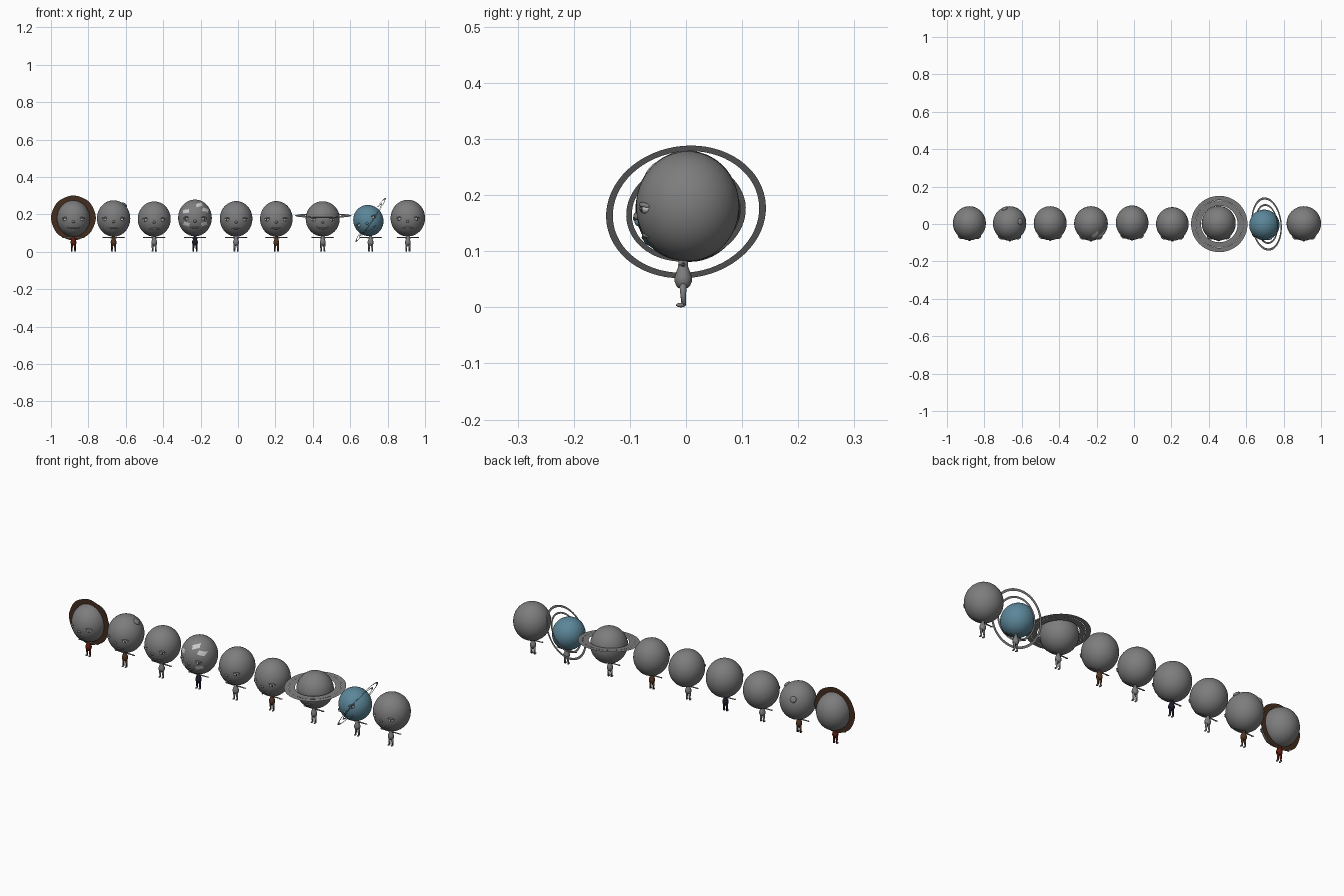
import bpy, bmesh, math
from mathutils import Matrix, Vector, Euler

if "Cube" in bpy.data.objects:
    bpy.data.objects.remove(bpy.data.objects["Cube"])

MATS = {}
GREY = (0.205, 0.205, 0.205)


def paint(ob, rgb):
    if rgb not in MATS:
        MATS[rgb] = bpy.data.materials.new("colour_%d" % len(MATS))
        MATS[rgb].diffuse_color = (*rgb, 1)
    ob.data.materials.append(MATS[rgb])


def make(name, bm, mat=None, rgb=None):
    me = bpy.data.meshes.new(name)
    for f in bm.faces:
        f.smooth = True
    bm.to_mesh(me)
    bm.free()
    ob = bpy.data.objects.new(name, me)
    bpy.context.collection.objects.link(ob)
    if mat:
        ob.matrix_world = mat
    paint(ob, rgb or GREY)
    return ob


def ball(bm, c, r, rot=(0, 0, 0), seg=16):
    m = Matrix.Translation(c) @ Euler(rot).to_matrix().to_4x4() @ Matrix.Diagonal((*r, 1))
    bmesh.ops.create_uvsphere(bm, u_segments=seg, v_segments=seg // 2 + 2, radius=1, matrix=m)


def tube(bm, pts, radii, seg=10):
    """Loft circles along a path, with capped ends."""
    pts = [Vector(p) for p in pts]
    rings = []
    for i, p in enumerate(pts):
        d = pts[min(i + 1, len(pts) - 1)] - pts[max(i - 1, 0)]
        q = d.to_track_quat('Z', 'Y')
        ring = []
        for k in range(seg):
            a = 2 * math.pi * k / seg
            ring.append(bm.verts.new(p + q @ Vector((math.cos(a) * radii[i], math.sin(a) * radii[i], 0))))
        rings.append(ring)
    for a, b in zip(rings, rings[1:]):
        for k in range(seg):
            bm.faces.new((a[k], a[(k + 1) % seg], b[(k + 1) % seg], b[k]))
    bm.faces.new(rings[0][::-1])
    bm.faces.new(rings[-1])


def annulus(name, r0, r1, mat, rgb=None, seg=64, wave=0.0):
    """Paper-thin flat ring."""
    bm = bmesh.new()
    rows = []
    for r, w in ((r0, 0), (r1, wave)):
        rows.append([bm.verts.new(((r + w * math.cos(8 * t)) * math.cos(t), (r + w * math.cos(8 * t)) * math.sin(t), 0))
                     for t in (2 * math.pi * k / seg for k in range(seg))])
    for k in range(seg):
        j = (k + 1) % seg
        bm.faces.new((rows[0][k], rows[1][k], rows[1][j], rows[0][j]))
    return make(name, bm, mat, rgb)


def on_face(x, z, r, out=1.0):
    """Point on the front of the head ellipsoid, local to its centre."""
    y = -r[1] * math.sqrt(max(0, 1 - (x / r[0]) ** 2 - (z / r[2]) ** 2))
    return Vector((x * out, y * out, z * out))


def head(tag, c, r, rot=(0, 0, 0), rgb=None, smile=0.006):
    m = Matrix.Translation(c) @ Euler(rot).to_matrix().to_4x4()
    bm = bmesh.new()
    ball(bm, (0, 0, 0), r, seg=48)
    make(tag + "_head", bm, m, rgb)
    # nose
    bm = bmesh.new()
    ball(bm, on_face(0, -0.018, r, 0.98), (0.008, 0.008, 0.007))
    make(tag + "_nose", bm, m, rgb)
    # eyes, pupils and upper lids
    white, pupil, lid = (bmesh.new() for _ in range(3))
    for s in (-1, 1):
        p = on_face(s * 0.049, -0.004, r, 0.97)
        yaw = s * 0.5
        ball(white, p, (0.014, 0.009, 0.009), (0, 0, yaw))
        n = p.normalized()
        ball(pupil, p + n * 0.0075, (0.0045, 0.002, 0.005), (0, 0, yaw), 10)
        ball(lid, p + Vector((0, 0, 0.006)), (0.016, 0.010, 0.005), (0, s * 0.15, yaw))
    make(tag + "_eyes", white, m, (0.6, 0.6, 0.6))
    make(tag + "_pupils", pupil, m, (0.04, 0.04, 0.04))
    make(tag + "_eyelids", lid, m, rgb)
    # lips
    bm = bmesh.new()
    xs = [-0.035 + 0.007 * i for i in range(11)]
    tube(bm, [on_face(x, -0.052 + smile * (x / 0.035) ** 2, r, 0.985) for x in xs],
         [0.001 + 0.004 * (1 - (x / 0.036) ** 2) for x in xs], 8)
    make(tag + "_lips", bm, m, rgb)
    return m


def body(tag, x, rgb=None):
    y = -0.005
    bm = bmesh.new()
    zs = (0.034, 0.038, 0.046, 0.054, 0.064, 0.072, 0.085)
    tube(bm, [(x, y, z) for z in zs], (0.008, 0.012, 0.0155, 0.0155, 0.012, 0.009, 0.008), 16)
    make(tag + "_torso", bm, None, rgb)
    legs, shoes, arms = bmesh.new(), bmesh.new(), bmesh.new()
    for s in (-1, 1):
        tube(legs, [(x + s * 0.007, y, 0.042), (x + s * 0.0085, y, 0.022), (x + s * 0.009, y + 0.001, 0.004)],
             (0.007, 0.005, 0.004), 10)
        ball(shoes, (x + s * 0.009, y - 0.004, 0.004), (0.005, 0.009, 0.004), seg=12)
        tube(arms, [(x + s * a, y, 0.076) for a in (0.004, 0.02, 0.035, 0.05)], (0.0042, 0.0035, 0.003, 0.0025), 8)
        # hand and thumb
        ball(arms, (x + s * 0.054, y, 0.076), (0.007, 0.004, 0.0025), seg=10)
        ball(arms, (x + s * 0.052, y - 0.005, 0.076), (0.002, 0.004, 0.0015), seg=8)
    make(tag + "_legs", legs, None, rgb)
    make(tag + "_shoes", shoes)
    make(tag + "_arms", arms)


RED, BROWN, NAVY, BLUE = (0.11, 0.012, 0.005), (0.085, 0.035, 0.015), (0.012, 0.012, 0.025), (0.105, 0.24, 0.32)
# tag, x, head centre y, head centre z, radii, body colour, smile
CAST = [
    ("star", -0.88, 0.004, 0.178, (0.088, 0.091, 0.097), RED, 0.002),
    ("cratered", -0.665, 0.003, 0.178, (0.089, 0.092, 0.097), BROWN, 0.004),
    ("cloudy", -0.448, 0.004, 0.175, (0.088, 0.091, 0.094), None, -0.003),
    ("ocean", -0.230, 0.003, 0.181, (0.090, 0.092, 0.098), NAVY, 0.003),
    ("rusty", -0.010, 0.007, 0.176, (0.087, 0.092, 0.095), None, 0.003),
    ("striped", 0.205, 0.000, 0.176, (0.087, 0.090, 0.095), BROWN, 0.006),
    ("ringed", 0.453, 0.004, 0.176, (0.091, 0.092, 0.094), None, 0.011),
    ("tilted", 0.697, -0.005, 0.167, (0.080, 0.082, 0.084), None, 0.004),
    ("windy", 0.908, 0.003, 0.180, (0.092, 0.092, 0.098), None, -0.003),
]
for tag, x, y, z, r, col, smile in CAST:
    t = tag == "tilted"
    m = head(tag, (x, y, z), r, (0, -0.5, -0.2) if t else (0, 0, 0), BLUE if t else None, smile)
    body(tag, x + (0.012 if t else 0), col)
    if tag == "cratered":
        # low surface lumps
        bm = bmesh.new()
        for d, s in (((0.65, 0.1, 0.75), 0.018), ((-0.3, 0.85, 0.4), 0.016)):
            n = Vector(d).normalized()
            ball(bm, (n.x * r[0], n.y * r[1], n.z * r[2]), (s, s, s * 0.45), n.to_track_quat('Z', 'Y').to_euler(), 16)
        make("cratered_lumps", bm, m)
    if tag == "ocean":
        # pale curved patches on the head
        for px, pz, a in ((-0.047, 0.035, 0.15), (0.055, 0.042, -0.3), (0.022, 0.069, 0.3), (0.048, -0.032, 0.25), (-0.045, -0.032, -0.3)):
            bm = bmesh.new()
            bmesh.ops.create_grid(bm, x_segments=6, y_segments=4, size=1)
            for v in bm.verts:
                u, w = v.co.x * 0.016, v.co.y * 0.009
                v.co = on_face(px + u * math.cos(a) - w * math.sin(a), pz + u * math.sin(a) + w * math.cos(a), r, 1.015)
            make("ocean_patch", bm, m, (0.6, 0.6, 0.6))

# flat glowing disc around the star
annulus("star_corona", 0.05, 0.119, Matrix.Translation((-0.88, 0, 0.181)) @ Matrix.Rotation(math.pi / 2, 4, 'X'),
        (0.058, 0.026, 0.013), wave=0.001)

# broad ring, leaning slightly back
ring_m = Matrix.Translation((0.456, 0, 0.193)) @ Matrix.Rotation(0.083, 4, 'X')
for r0, r1 in ((0.098, 0.127), (0.128, 0.151)):
    annulus("broad_ring", r0, r1, ring_m)

# pair of narrow steep rings
normal = Vector((0.82, 0.09, -0.56))
ring_m = Matrix.Translation((0.709, 0, 0.170)) @ normal.to_track_quat('Z', 'Y').to_matrix().to_4x4()
for r0, r1 in ((0.097, 0.107), (0.131, 0.143)):
    annulus("steep_ring", r0, r1, ring_m)

for m in bpy.data.materials:
    if m.users and not m.is_grease_pencil:
        m.use_nodes = True
        m.node_tree.nodes["Principled BSDF"].inputs["Base Color"].default_value = m.diffuse_color
